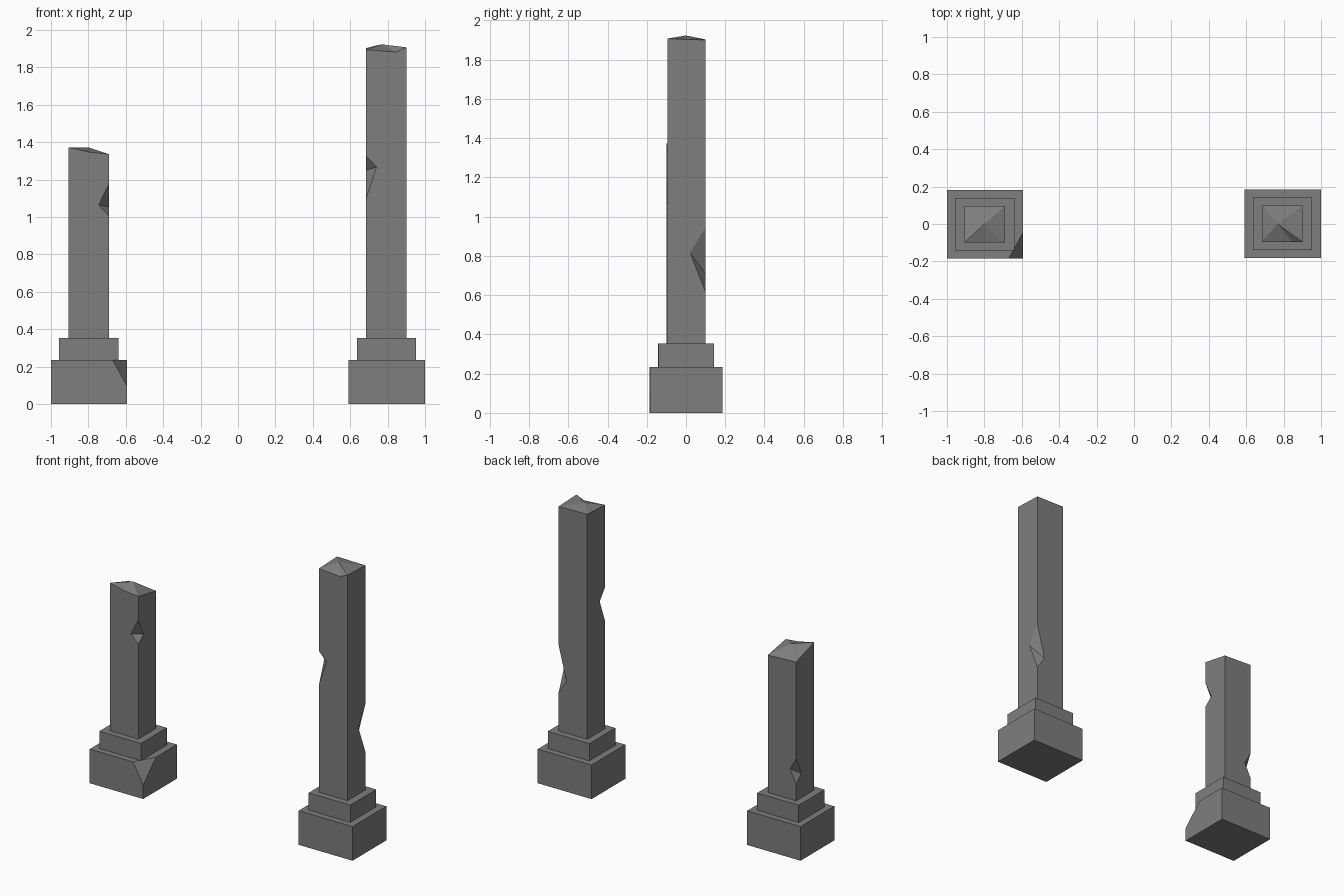
import bpy, bmesh
from mathutils import Vector

if "Cube" in bpy.data.objects:
    bpy.data.objects.remove(bpy.data.objects["Cube"])

stone = bpy.data.materials.new("grey_stone")
stone.diffuse_color = (0.21, 0.21, 0.21, 1)
stone.use_nodes = True
stone.node_tree.nodes["Principled BSDF"].inputs["Base Color"].default_value = stone.diffuse_color


def finish(bm, name):
    bmesh.ops.recalc_face_normals(bm, faces=bm.faces[:])
    me = bpy.data.meshes.new(name)
    bm.to_mesh(me)
    bm.free()
    me.materials.append(stone)
    bpy.context.scene.collection.objects.link(bpy.data.objects.new(name, me))


def block(name, x0, x1, y0, y1, z0, z1, chip=None, lift=0):
    """Plinth block; chip = three points of a plane slicing off a corner."""
    bm = bmesh.new()
    bmesh.ops.create_cube(bm, size=1)
    for v in bm.verts:
        v.co = Vector((x1 if v.co.x > 0 else x0, y1 if v.co.y > 0 else y0, z1 if v.co.z > 0 else z0))
        if v.co.z == z1 and v.co.x == x1 and v.co.y == y1:
            v.co.z += lift
    if chip:
        a, b, c = map(Vector, chip)
        n = (b - a).cross(c - a).normalized()
        if n.dot(Vector(((x0 + x1) / 2, (y0 + y1) / 2, z0)) - a) > 0:
            n = -n
        bmesh.ops.bisect_plane(bm, geom=bm.verts[:] + bm.edges[:] + bm.faces[:],
                               plane_co=a, plane_no=n, clear_outer=True)
        bmesh.ops.holes_fill(bm, edges=[e for e in bm.edges if e.is_boundary])
    finish(bm, name)


def shaft(name, x0, x1, y0, y1, z0, tops, front_mid, peak, chips):
    """Broken shaft. Corners run front-left, front-right, back-right, back-left.
    chips[corner] = (top z, bottom z, (depth, z) on previous face, (depth, z) on next face)"""
    bm = bmesh.new()
    c = [Vector(p) for p in ((x0, y0, 0), (x1, y0, 0), (x1, y1, 0), (x0, y1, 0))]
    at = lambda p, z: bm.verts.new((p.x, p.y, z))
    low = [at(p, z0) for p in c]
    top = [at(c[i], tops[i]) for i in range(4)]
    mid = bm.verts.new(front_mid)
    cuts = {}
    for i, (zt, zb, prev, nxt) in chips.items():
        side = lambda j, d: c[i] + (c[j % 4] - c[i]).normalized() * d
        t, b = at(c[i], zt), at(c[i], zb)
        p, q = at(side(i - 1, prev[0]), prev[1]), at(side(i + 1, nxt[0]), nxt[1])
        cuts[i] = (t, b, p, q)
        bm.faces.new((t, p, q))
        bm.faces.new((b, q, p))
    # side walls with the chip outlines bitten out
    for i in range(4):
        j = (i + 1) % 4
        loop = [low[i], low[j]]
        if j in cuts:
            t, b, p, q = cuts[j]
            loop += [b, p, t]
        loop.append(top[j])
        if i == 0:
            loop.append(mid)
        loop.append(top[i])
        if i in cuts:
            t, b, p, q = cuts[i]
            loop += [t, q, b]
        bm.faces.new(loop)
    # uneven broken top and flat underside
    rim = [top[0], mid, top[1], top[2], top[3]]
    pk = bm.verts.new(peak)
    for a, b in zip(rim, rim[1:] + rim[:1]):
        bm.faces.new((a, b, pk))
    bm.faces.new(low[::-1])
    finish(bm, name)


# left, shorter pillar
block("left_plinth", -1, -0.593, -0.185, 0.182, 0, 0.235,
      chip=((-0.67, -0.185, 0.235), (-0.593, -0.045, 0.235), (-0.593, -0.185, 0.096)))
block("left_step", -0.956, -0.64, -0.143, 0.139, 0.235, 0.354)
shaft("left_shaft", -0.906, -0.69, -0.099, 0.095, 0.354,
      (1.372, 1.336, 1.30, 1.31), (-0.79, -0.099, 1.346), (-0.80, 0.0, 1.372),
      {1: (1.176, 1.005, (0.055, 1.064), (0.057, 1.055)),
       3: (0.643, 0.466, (0.047, 0.56), (0.057, 0.523))})

# right, taller pillar
block("right_plinth", 0.59, 1, -0.182, 0.185, 0, 0.235)
block("right_step", 0.636, 0.953, -0.139, 0.143, 0.235, 0.354, lift=0.006)
shaft("right_shaft", 0.684, 0.901, -0.095, 0.099, 0.354,
      (1.894, 1.907, 1.90, 1.903), (0.845, -0.095, 1.882), (0.767, 0.0, 1.923),
      {0: (1.326, 1.096, (0.057, 1.25), (0.057, 1.267)),
       2: (0.944, 0.617, (0.078, 0.816), (0.06, 0.71))})
